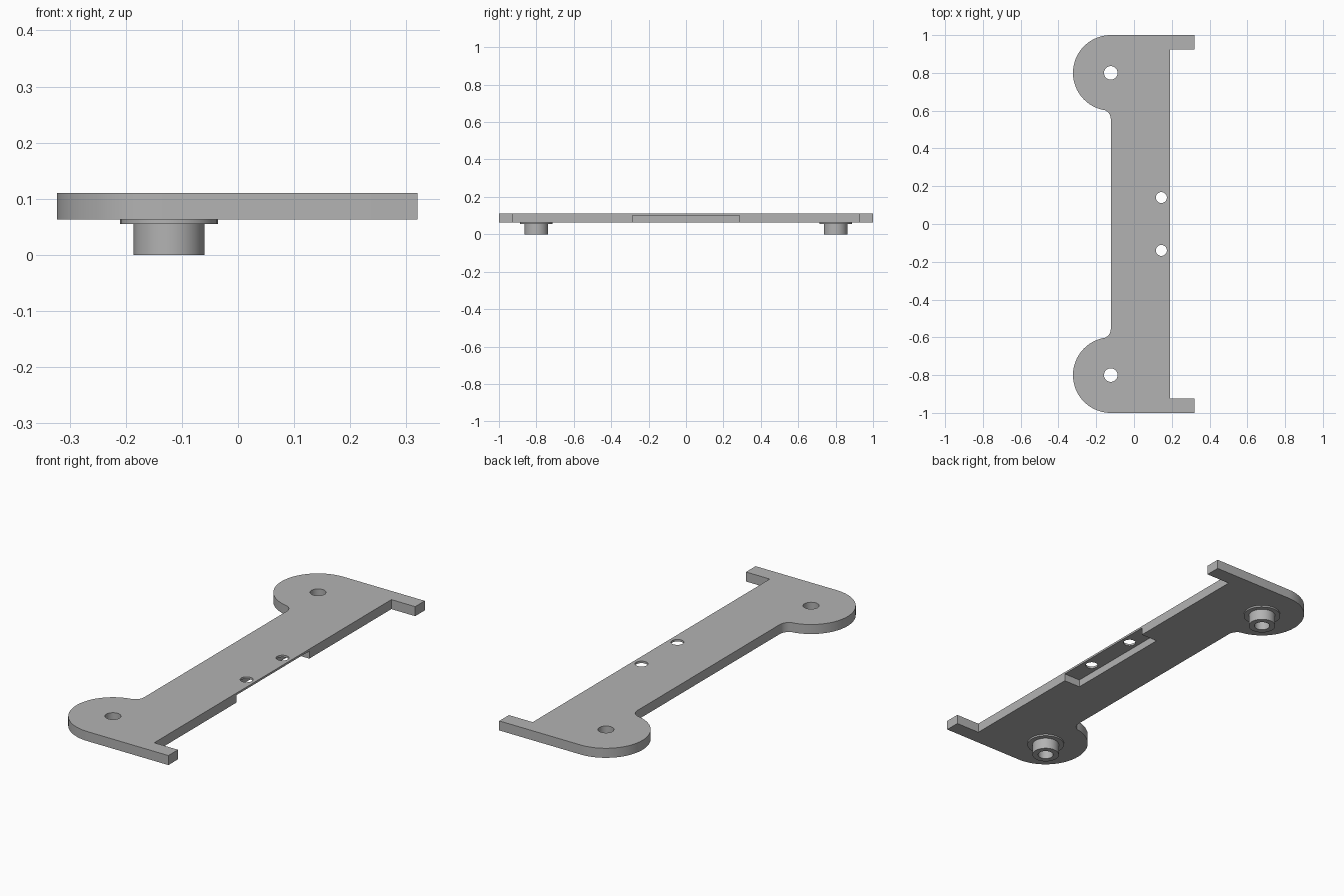
import bpy
import bmesh
from math import sin, cos, pi, radians, atan2, sqrt

cube = bpy.data.objects.get("Cube")
if cube:
    bpy.data.objects.remove(cube, do_unlink=True)

grey = bpy.data.materials.new("grey metal")
grey.use_nodes = True
colour = (0.45, 0.45, 0.45, 1)
grey.diffuse_color = colour
grey.node_tree.nodes["Principled BSDF"].inputs["Base Color"].default_value = colour

BOTTOM, TOP = 0.063, 0.11
PIVOT_X, PIVOT_Y = -0.123, 0.8
LOBE, FILLET, BORE = 0.199, 0.05, 0.036


def make_object(name, bm):
    bmesh.ops.recalc_face_normals(bm, faces=bm.faces)
    mesh = bpy.data.meshes.new(name)
    bm.to_mesh(mesh)
    bm.free()
    mesh.materials.append(grey)
    obj = bpy.data.objects.new(name, mesh)
    bpy.context.collection.objects.link(obj)
    return obj


def arc(cx, cy, r, start, end, steps):
    angles = [start + (end - start) * i / steps for i in range(steps + 1)]
    return [(cx + r * cos(a), cy + r * sin(a)) for a in angles]


def prism(name, outline, z0, z1):
    bm = bmesh.new()
    face = bm.faces.new([bm.verts.new((x, y, z0)) for x, y in outline])
    grown = bmesh.ops.extrude_face_region(bm, geom=[face])["geom"]
    verts = [v for v in grown if isinstance(v, bmesh.types.BMVert)]
    bmesh.ops.translate(bm, verts=verts, vec=(0, 0, z1 - z0))
    return make_object(name, bm)


def smooth(obj):
    bpy.ops.object.select_all(action="DESELECT")
    obj.select_set(True)
    bpy.context.view_layer.objects.active = obj
    bpy.ops.object.shade_smooth_by_angle(angle=radians(30))


# Half outline: tab, rounded lobe, then the fillet into the narrow strip
drop = sqrt((LOBE + FILLET) ** 2 - FILLET ** 2)
touch = atan2(-drop, -FILLET) + 2 * pi
half = [(0.19, 0.925), (0.32, 0.925), (0.32, 1.0)]
half += arc(PIVOT_X, PIVOT_Y, LOBE + 0.001, pi / 2, touch, 40)
half += arc(PIVOT_X - FILLET, PIVOT_Y - drop, FILLET, touch - pi, 0, 12)[1:]
plate = prism("bracket_plate", half + [(x, -y) for x, y in reversed(half)], BOTTOM, TOP)

# Pivot bores, screw holes and the underside recess
cutters = [prism("recess_cutter", [(0.1, -0.285), (0.3, -0.285), (0.3, 0.285), (0.1, 0.285)],
                 0, 0.1)]
for side in (-1, 1):
    for name, x, y, r in (("bore", PIVOT_X, PIVOT_Y, BORE), ("screw", 0.145, 0.14, 0.029)):
        cutters.append(prism(name + "_cutter", arc(x, side * y, r, 0, 2 * pi, 32)[:-1], -0.1, 0.3))
for cutter in cutters:
    cutter.hide_render = True
    mod = plate.modifiers.new(cutter.name, "BOOLEAN")
    mod.operation = "DIFFERENCE"
    mod.solver = "EXACT"
    mod.object = cutter
bpy.context.view_layer.objects.active = plate
for mod in list(plate.modifiers):
    bpy.ops.object.modifier_apply(modifier=mod.name)
for cutter in cutters:
    bpy.data.objects.remove(cutter, do_unlink=True)
smooth(plate)

# Hollow bosses with a thin shoulder under each lobe
profile = [(BORE, BOTTOM), (BORE, 0), (0.063, 0), (0.063, 0.055), (0.087, 0.055), (0.087, BOTTOM)]
for name, side in (("front_boss", -1), ("back_boss", 1)):
    bm = bmesh.new()
    verts = [bm.verts.new((r, 0, z)) for r, z in profile]
    edges = [bm.edges.new(pair) for pair in zip(verts, verts[1:])]
    bmesh.ops.spin(bm, geom=verts + edges, cent=(0, 0, 0), axis=(0, 0, 1),
                   angle=2 * pi, steps=32, use_merge=True)
    bmesh.ops.remove_doubles(bm, verts=bm.verts, dist=0.0001)
    boss = make_object(name, bm)
    boss.location = (PIVOT_X, side * PIVOT_Y, 0)
    smooth(boss)
